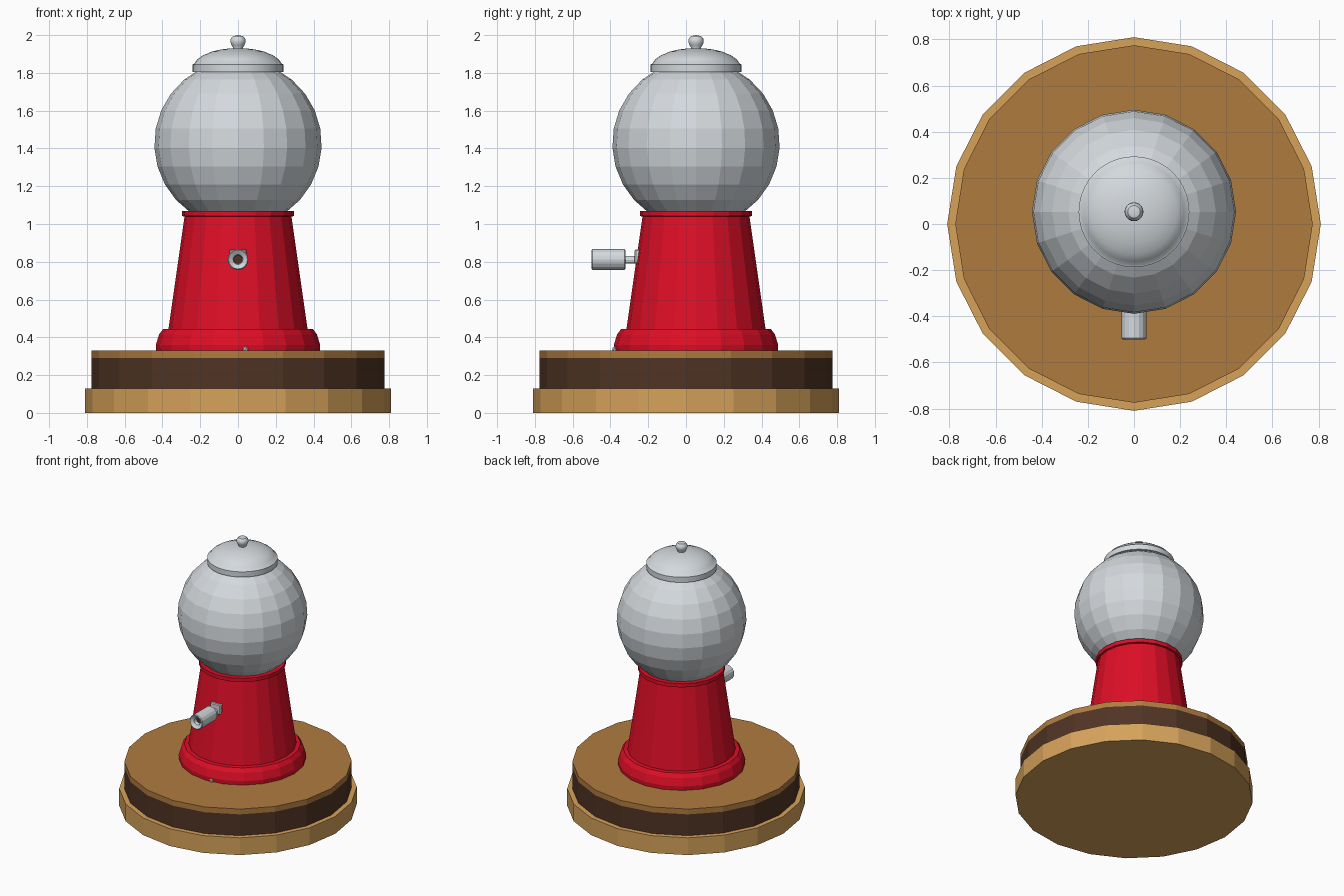
import bpy, bmesh, math
from mathutils import Matrix, Vector

if "Cube" in bpy.data.objects:
    bpy.data.objects.remove(bpy.data.objects["Cube"])


def mat(name, rgb):
    m = bpy.data.materials.new(name)
    lin = [((c / 255 + 0.055) / 1.055) ** 2.4 for c in rgb]
    m.diffuse_color = (*lin, 1)
    m.use_nodes = True
    m.node_tree.nodes["Principled BSDF"].inputs["Base Color"].default_value = m.diffuse_color
    return m


TAN = mat("light_wood", (214, 162, 90))
BROWN = mat("mid_wood", (176, 123, 62))
DARK = mat("dark_wood", (80, 52, 36))
RED = mat("red_enamel", (222, 14, 38))
GREY = mat("pale_grey", (212, 217, 221))


def finish(name, bm, mats, smooth=None):
    bmesh.ops.recalc_face_normals(bm, faces=bm.faces)
    me = bpy.data.meshes.new(name)
    bm.to_mesh(me)
    bm.free()
    for m in mats:
        me.materials.append(m)
    ob = bpy.data.objects.new(name, me)
    bpy.context.collection.objects.link(ob)
    if smooth:
        bpy.ops.object.select_all(action='DESELECT')
        ob.select_set(True)
        bpy.context.view_layer.objects.active = ob
        bpy.ops.object.shade_smooth_by_angle(angle=math.radians(smooth))
    return ob


def lathe(name, profile, n, mats, at=(0, 0, 0), rot=None, rule=None, smooth=None):
    """Revolve (radius, height) points; end points with radius 0 become poles."""
    bm = bmesh.new()
    rings = []
    for r, z in profile:
        if r == 0:
            rings.append([bm.verts.new((0, 0, z))] * n)
        else:
            rings.append([bm.verts.new((r * math.cos(2 * math.pi * i / n),
                                        r * math.sin(2 * math.pi * i / n), z)) for i in range(n)])
    for k, (a, b) in enumerate(zip(rings, rings[1:])):
        for i in range(n):
            j = (i + 1) % n
            f = bm.faces.new(list(dict.fromkeys((a[i], a[j], b[j], b[i]))))
            if rule:
                f.material_index = rule(k)
    bmesh.ops.transform(bm, verts=bm.verts,
                        matrix=Matrix.Translation(Vector(at)) @ (rot or Matrix.Identity(4)))
    return finish(name, bm, mats, smooth)


Y = 0.053  # the machine sits slightly behind the centre of its stand

# Wooden stand: wide foot, dark band and mid-brown top
lathe("stand_foot", [(0, 0), (0.81, 0), (0.81, 0.13), (0, 0.13)], 20, [TAN])
lathe("stand_top", [(0, 0.125), (0.775, 0.125), (0.775, 0.29), (0.775, 0.33), (0, 0.33)],
      20, [BROWN, DARK], rule=lambda k: 1 if k < 2 else 0)

# Red pedestal: rounded skirt, tapered column, collar
lathe("pedestal", [(0, 0.32), (0.432, 0.32), (0.435, 0.36), (0.418, 0.415), (0.397, 0.443),
                   (0.368, 0.445), (0.283, 1.04), (0.297, 1.042), (0.297, 1.07), (0, 1.07)],
      20, [RED], at=(0, Y, 0))

# Faceted globe, cut off at the collar and the lid
R, CZ = 0.443, 1.425
a0, a1 = math.asin((1.06 - CZ) / R), math.asin((1.82 - CZ) / R)
arc = [(R * math.cos(a0 + (a1 - a0) * i / 9), CZ + R * math.sin(a0 + (a1 - a0) * i / 9))
       for i in range(10)]
lathe("globe", [(0, arc[0][1])] + arc + [(0, arc[-1][1])], 20, [GREY], at=(0, Y, 0))

# Lid with dome, and knob on top
lathe("lid", [(0, 1.805), (0.24, 1.805), (0.24, 1.845), (0.232, 1.848), (0.215, 1.872),
              (0.185, 1.893), (0.14, 1.912), (0.09, 1.924), (0.04, 1.93), (0, 1.93)],
      40, [GREY], at=(0, Y, 0), smooth=35)
lathe("lid_knob", [(0, 1.92), (0.026, 1.92), (0.027, 1.935), (0.034, 1.947), (0.041, 1.963),
                   (0.039, 1.98), (0.027, 1.994), (0, 2.0)],
      20, [GREY], at=(0, Y, 0), smooth=35)

# Handle: bored barrel on a thin spindle, pointing to the front
FRONT = Matrix.Rotation(math.radians(90), 4, 'X')  # local z becomes -y
lathe("handle_barrel", [(0, 0.32), (0.05, 0.32), (0.055, 0.326), (0.055, 0.495), (0.05, 0.5),
                        (0.026, 0.485), (0.022, 0.46), (0, 0.46)],
      16, [GREY, DARK], at=(0, 0, 0.812), rot=FRONT, rule=lambda k: int(k == 6))
lathe("handle_spindle", [(0, 0.23), (0.02, 0.23), (0.02, 0.33), (0, 0.33)],
      12, [GREY], at=(0, 0, 0.81), rot=FRONT)

# Bracket where the spindle meets the pedestal
bm = bmesh.new()
bmesh.ops.create_cube(bm, size=1, matrix=Matrix.Translation((0, -0.252, 0.827))
                      @ Matrix.Diagonal((0.088, 0.04, 0.075, 1)))
bmesh.ops.bevel(bm, geom=bm.edges[:], offset=0.006, segments=1, affect='EDGES')
finish("handle_bracket", bm, [GREY])

# Small ball resting at the foot of the skirt
bm = bmesh.new()
bmesh.ops.create_icosphere(bm, subdivisions=1, radius=0.016,
                           matrix=Matrix.Translation((0.04, -0.375, 0.338)))
finish("loose_ball", bm, [GREY])
